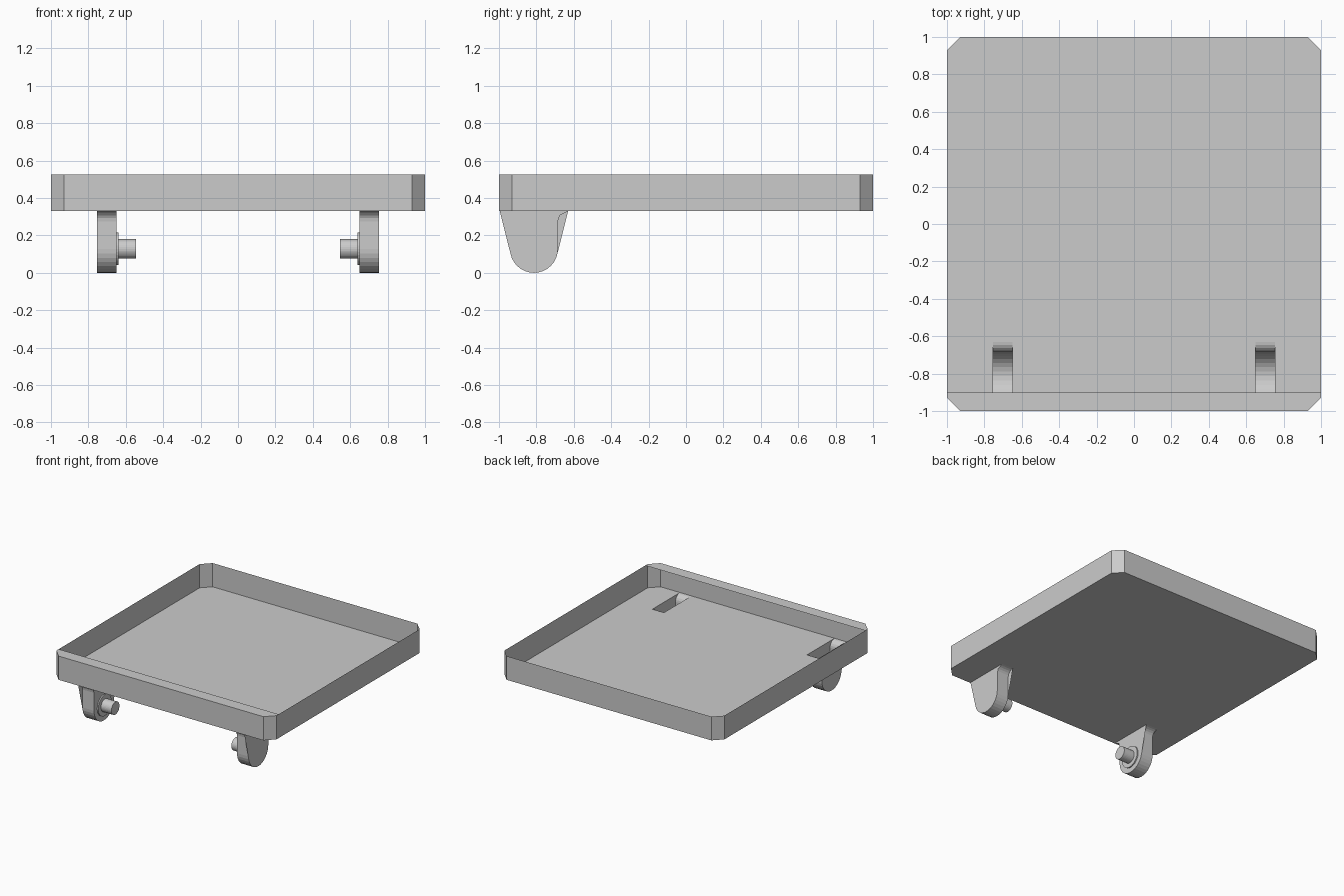
import bpy, bmesh
from math import cos, sin, pi
from mathutils import Matrix

cube = bpy.data.objects.get("Cube")
if cube:
    bpy.data.objects.remove(cube)

grey = bpy.data.materials.new("plain_grey")
grey.use_nodes = True
colour = (0.6, 0.6, 0.6, 1)
grey.diffuse_color = colour
grey.node_tree.nodes["Principled BSDF"].inputs["Base Color"].default_value = colour

FLOOR, RIM, CUT = 0.33, 0.525, 0.07      # tray heights and corner chamfer
LUG_IN, LUG_OUT = 0.65, 0.755            # lug sides
MID, R, FILLET = -0.813, 0.128, 0.055    # lug centre, radius and root fillet
BACK, FRONT = MID + R + FILLET, MID - R - FILLET


def finish(name, bm):
    mesh = bpy.data.meshes.new(name)
    bm.to_mesh(mesh)
    bm.free()
    obj = bpy.data.objects.new(name, mesh)
    mesh.materials.append(grey)
    bpy.context.collection.objects.link(obj)
    return obj


def arc(cx, cy, rx, ry, start, end, steps):
    angles = [start + (end - start) * i / steps for i in range(steps + 1)]
    return [(cx + rx * cos(a), cy + ry * sin(a)) for a in angles]


# Tray outline with chamfered corners
c = 1 - CUT
outline = [(c, -1), (1, -c), (1, c), (c, 1), (-c, 1), (-1, c), (-1, -c), (-c, -1)]

# Floor with openings above the hollow lugs
bm = bmesh.new()
bm.faces.new([bm.verts.new((x, y, FLOOR)) for x, y in outline])
cuts = [((s * x, 0, 0), (1, 0, 0)) for s in (-1, 1) for x in (LUG_IN, LUG_OUT)]
cuts += [((0, y, 0), (0, 1, 0)) for y in (BACK, FRONT)]
for point, normal in cuts:
    bmesh.ops.bisect_plane(bm, geom=bm.verts[:] + bm.edges[:] + bm.faces[:],
                           plane_co=point, plane_no=normal)
holes = []
for f in bm.faces:
    p = f.calc_center_median()
    if LUG_IN < abs(p.x) < LUG_OUT and FRONT < p.y < BACK:
        holes.append(f)
bmesh.ops.delete(bm, geom=holes, context='FACES')
finish("tray_floor", bm)

# Thin walls
bm = bmesh.new()
low = [bm.verts.new((x, y, FLOOR)) for x, y in outline]
high = [bm.verts.new((x, y, RIM)) for x, y in outline]
for i in range(len(outline)):
    j = (i + 1) % len(outline)
    bm.faces.new((low[i], low[j], high[j], high[i]))
finish("tray_walls", bm)

# Narrow front lip with rounded inner corners
bm = bmesh.new()
lip = [(-1, -0.9), (-1, -c), (-c, -1), (c, -1), (1, -c), (1, -0.9)]
lip += arc(0.83, -0.9, 0.17, 0.095, 0, -pi / 2, 8)[1:]
lip += arc(-0.83, -0.9, 0.17, 0.095, -pi / 2, -pi, 8)[:-1]
bm.faces.new([bm.verts.new((x, y, RIM)) for x, y in lip])
bmesh.ops.triangulate(bm, faces=bm.faces[:])
finish("front_lip", bm)

# Lug side profile: fillet, round end, fillet
profile = arc(BACK, FLOOR - FILLET, FILLET, FILLET, pi / 2, pi, 5)
profile += arc(MID, R, R, R, 0, -pi, 16)
profile += arc(FRONT, FLOOR - FILLET, FILLET, FILLET, 0, pi / 2, 5)


def lug(name, side):
    bm = bmesh.new()
    a = [bm.verts.new((side * LUG_IN, y, z)) for y, z in profile]
    b = [bm.verts.new((side * LUG_OUT, y, z)) for y, z in profile]
    for i in range(len(profile) - 1):
        bm.faces.new((a[i], a[i + 1], b[i + 1], b[i]))
    caps = [bm.faces.new(a), bm.faces.new(b[::-1])]
    bmesh.ops.triangulate(bm, faces=caps)
    if side < 0:
        bmesh.ops.reverse_faces(bm, faces=bm.faces[:])
    finish(name, bm)


def disc(name, side, inner, outer, radius):
    bm = bmesh.new()
    place = Matrix.Translation((side * (inner + outer) / 2, MID, R))
    bmesh.ops.create_cone(bm, cap_ends=True, segments=32, radius1=radius,
                          radius2=radius, depth=outer - inner,
                          matrix=place @ Matrix.Rotation(pi / 2, 4, 'Y'))
    finish(name, bm)


# Mirrored lugs with inward pins
for label, side in (("left", 1), ("right", -1)):
    lug(label + "_lug", side)
    disc(label + "_boss", side, 0.64, LUG_IN, 0.087)
    disc(label + "_pin", side, 0.545, 0.64, 0.052)
